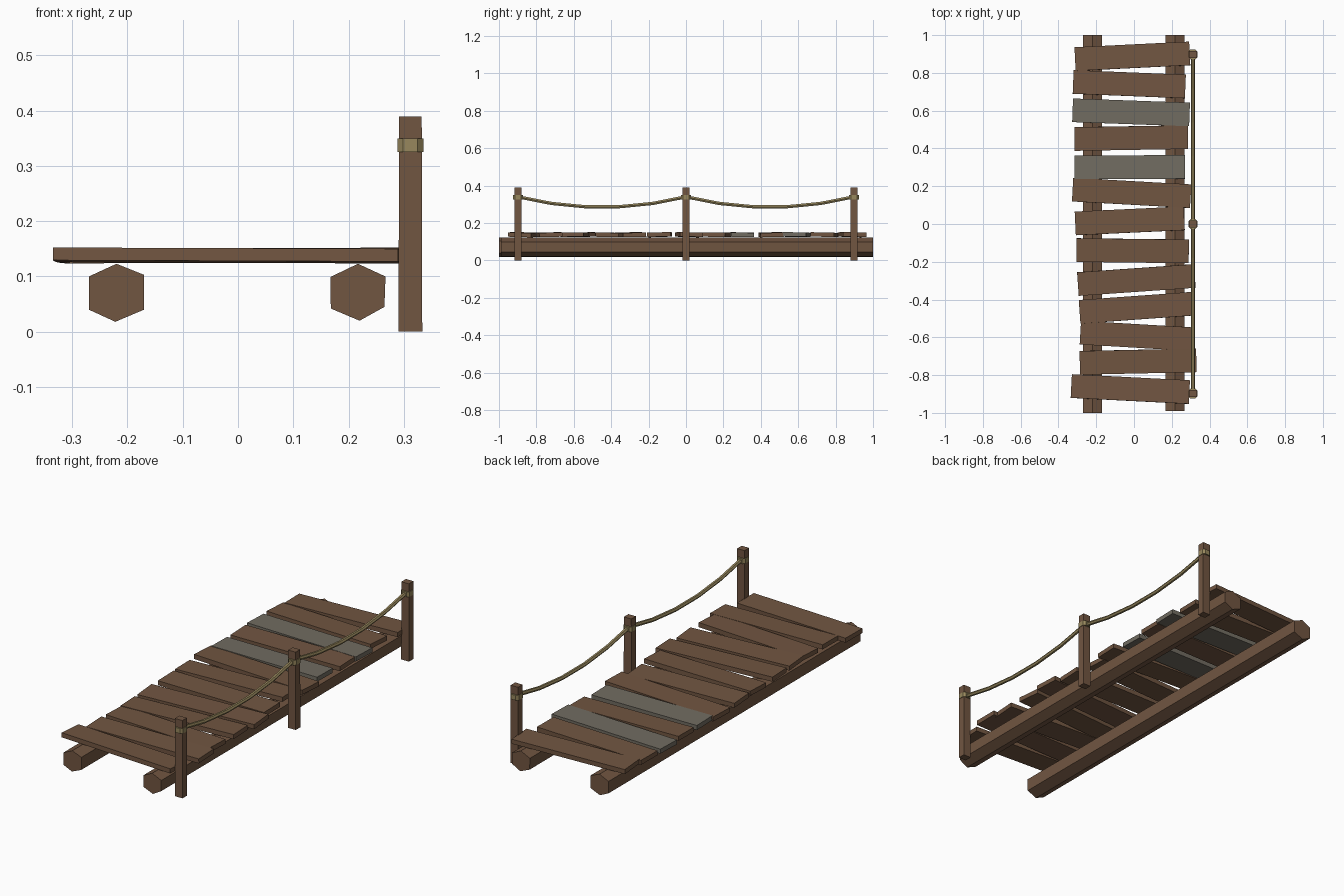
import bpy, bmesh, math, random
from mathutils import Matrix, Vector

if "Cube" in bpy.data.objects:
    bpy.data.objects.remove(bpy.data.objects["Cube"])

random.seed(4)


def material(name, rgb):
    m = bpy.data.materials.new(name)
    m.diffuse_color = (*rgb, 1)
    m.use_nodes = True
    m.node_tree.nodes["Principled BSDF"].inputs["Base Color"].default_value = m.diffuse_color
    return m


BROWN = material("brown_wood", (0.165, 0.092, 0.053))
GREY = material("weathered_grey_wood", (0.165, 0.150, 0.120))
ROPE = material("straw_rope", (0.31, 0.245, 0.11))


def loft(name, rings, mat):
    """Closed solid through a list of rings with equal point counts."""
    bm = bmesh.new()
    vs = [[bm.verts.new(p) for p in ring] for ring in rings]
    n = len(vs[0])
    for a, b in zip(vs, vs[1:]):
        for i in range(n):
            j = (i + 1) % n
            bm.faces.new((a[i], a[j], b[j], b[i]))
    bm.faces.new(vs[0])
    bm.faces.new(vs[-1])
    bmesh.ops.recalc_face_normals(bm, faces=bm.faces)
    me = bpy.data.meshes.new(name)
    bm.to_mesh(me)
    bm.free()
    me.materials.append(mat)
    ob = bpy.data.objects.new(name, me)
    bpy.context.collection.objects.link(ob)
    return ob


# Two hexagonal log beams
left_hex = [(-.22, .123), (-.27, .100), (-.27, .040),
            (-.222, .018), (-.17, .040), (-.17, .103)]
right_hex = [(.217, .123), (.167, .099), (.168, .042),
             (.22, .020), (.265, .045), (.267, .100)]
for name, prof, y0, y1 in (("left_log", left_hex, -1, 1),
                           ("right_log", right_hex, -.99, 1)):
    loft(name, [[(x, y, z) for x, z in prof] for y in (y0, y1)], BROWN)

# Crooked deck planks: left x, left centre y, right x, right centre y
planks = [(-.312, .873, .295, .903), (-.322, .752, .272, .728),
          (-.325, .602, .294, .580), (-.315, .450, .286, .460),
          (-.314, .300, .271, .302), (-.325, .182, .300, .147),
          (-.311, .003, .266, .030), (-.304, -.138, .290, -.145),
          (-.297, -.318, .322, -.275), (-.288, -.465, .310, -.422),
          (-.284, -.575, .310, -.610), (-.287, -.735, .330, -.722),
          (-.332, -.858, .293, -.890)]
for i, (xa, ya, xb, yb) in enumerate(planks):
    a, b = Vector((xa, ya, 0)), Vector((xb, yb, 0))
    d = b - a
    w, t = .125, .023
    rot = (Matrix.Rotation(math.atan2(d.y, d.x), 4, 'Z')
           @ Matrix.Rotation(random.uniform(-.005, .005), 4, 'Y')
           @ Matrix.Rotation(random.uniform(-.035, .035), 4, 'X'))
    mid = (a + b) / 2 + Vector((0, 0, .138))
    rings = [[mid + rot @ Vector((sx * d.length / 2, y * w / 2, z * t / 2))
              for y, z in ((-1, -1), (1, -1), (1, 1), (-1, 1))]
             for sx in (-1, 1)]
    loft(f"plank_{i + 1}", rings, GREY if i in (2, 4) else BROWN)

# Handrail posts with rope wraps
PX, post_ys = .312, (-.898, 0, .898)
wrap = [(.0235, .0155), (.013, .026), (-.013, .026), (-.0235, .0155),
        (-.0235, -.0155), (-.013, -.026), (.013, -.026), (.0235, -.0155)]
for i, y in enumerate(post_ys):
    rings = [[(PX + sx * hx, y + sy * hy, z)
              for sx, sy in ((-1, -1), (1, -1), (1, 1), (-1, 1))]
             for z, hx, hy in ((0, .0215, .0185), (.39, .0205, .0180))]
    loft(f"rail_post_{i + 1}", rings, BROWN)
    loft(f"rope_wrap_{i + 1}",
         [[(PX + x, y + v, z) for x, v in wrap] for z in (.325, .35)], ROPE)

# Sagging ropes between the posts
for i, (ya, yb) in enumerate(zip(post_ys, post_ys[1:])):
    rings = []
    for k in range(6):
        u = k / 5
        z = .34 - .055 * 4 * u * (1 - u)
        slope = -.055 * 4 * (1 - 2 * u) / (yb - ya)
        ang = math.atan(slope)
        rings.append([(PX + .010 * math.cos(q),
                       ya + (yb - ya) * u - .010 * math.sin(q) * math.sin(ang),
                       z + .010 * math.sin(q) * math.cos(ang))
                      for q in (math.tau * s / 6 for s in range(6))])
    loft(f"rail_rope_{i + 1}", rings, ROPE)
